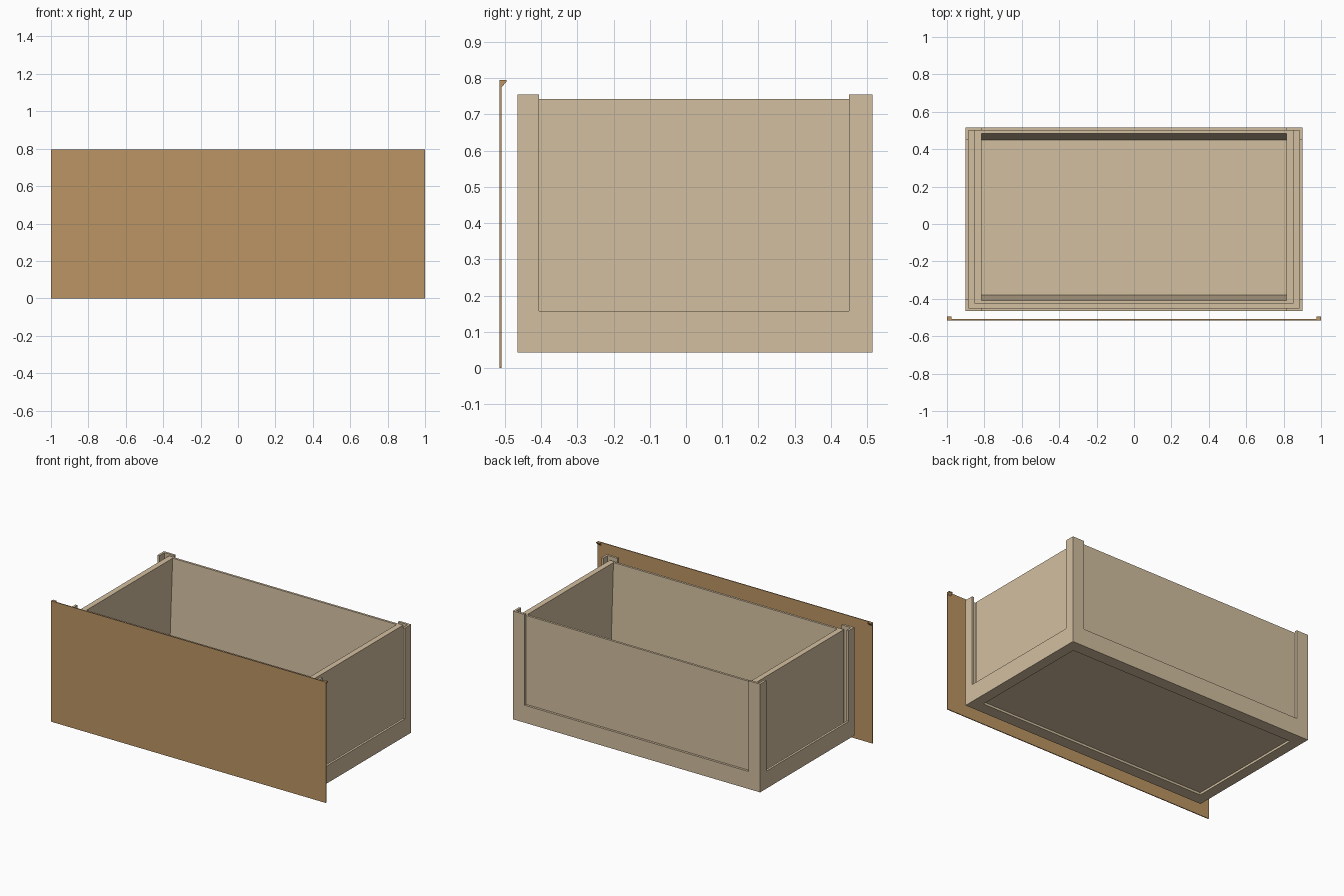
import bpy
import bmesh

cube = bpy.data.objects.get("Cube")
if cube:
    bpy.data.objects.remove(cube, do_unlink=True)


def material(name, color):
    m = bpy.data.materials.new(name)
    m.use_nodes = True
    m.diffuse_color = (*color, 1)
    m.node_tree.nodes["Principled BSDF"].inputs["Base Color"].default_value = (*color, 1)
    return m


TAN = material("pale wood", (0.65, 0.52, 0.35))
BROWN = material("brown wood", (0.50, 0.30, 0.125))


def prism(name, outline, axis, lo, hi, mat):
    """Extrude a 2D outline along x or z; x outlines are (y, z), z outlines are (x, y)."""
    bm = bmesh.new()

    def point(p, d):
        return (d, *p) if axis == "x" else (*p, d)

    face = bm.faces.new([bm.verts.new(point(p, lo)) for p in outline])
    geom = bmesh.ops.extrude_face_region(bm, geom=[face])["geom"]
    for v in geom:
        if isinstance(v, bmesh.types.BMVert):
            v.co["xyz".index(axis)] = hi
    bmesh.ops.recalc_face_normals(bm, faces=bm.faces)
    mesh = bpy.data.meshes.new(name)
    bm.to_mesh(mesh)
    bm.free()
    mesh.materials.append(mat)
    obj = bpy.data.objects.new(name, mesh)
    bpy.context.collection.objects.link(obj)
    return obj


def box(name, x, y, z, mat=TAN):
    return prism(name, [(x[0], y[0]), (x[1], y[0]), (x[1], y[1]), (x[0], y[1])],
                 "z", z[0], z[1], mat)


# Main dimensions
W, FRONT, BACK = 0.9, -0.465, 0.515
BASE, RAIL, WALL, POST = 0.043, 0.158, 0.743, 0.755
T = 0.015
INNER, OUTER = 0.815, 0.852

# Thin front panel with small returned tips on its upper corners
box("front_panel", (-1, 1), (-0.515, -0.509), (0, 0.795), BROWN)
for side, s in (("left", 1), ("right", -1)):
    prism(side + "_panel_tip",
          [(-0.509, 0.775), (-0.495, 0.79), (-0.495, 0.795), (-0.509, 0.795)],
          "x", s * 0.975, s, BROWN)

# Angle-section corner posts
for side, s in (("left", 1), ("right", -1)):
    for end, y, d, arm in (("front", FRONT, 1, 0.06), ("back", BACK, -1, 0.065)):
        outline = [(W, y), (W, y + d * arm), (W - T, y + d * arm),
                   (W - T, y + d * T), (INNER, y + d * T), (INNER, y)]
        prism(f"{end}_{side}_post", [(s * px, py) for px, py in outline],
              "z", RAIL, POST, TAN)

# Bottom rails standing around the base
for side, s in (("left", 1), ("right", -1)):
    box(side + "_rail", sorted((s * W, s * (W - T))), (FRONT, BACK), (BASE, RAIL))
box("front_rail", (T - W, W - T), (FRONT, FRONT + T), (BASE, RAIL))
box("back_rail", (T - W, W - T), (BACK - T, BACK), (BASE, RAIL))

# Bottom flange framing the recessed floor
for side, s in (("left", 1), ("right", -1)):
    box(side + "_flange", sorted((s * 0.83, s * (W - T))),
        (FRONT + T, BACK - T), (BASE, BASE + T))
box("front_flange", (-0.83, 0.83), (FRONT + T, -0.385), (BASE, BASE + T))
box("back_flange", (-0.83, 0.83), (0.435, BACK - T), (BASE, BASE + T))
box("floor", (-OUTER, OUTER), (-0.425, 0.5), (BASE + T, 0.075))

# Side walls, and end walls whose inner faces taper toward the top
for side, s in (("left", 1), ("right", -1)):
    box(side + "_wall", sorted((s * INNER, s * OUTER)), (-0.425, 0.5), (0.075, WALL))
for end, outside, top, bottom in (("front", -0.425, -0.41, -0.38),
                                  ("back", 0.5, 0.485, 0.45)):
    prism(end + "_wall",
          [(outside, 0.075), (bottom, 0.075), (top, WALL), (outside, WALL)],
          "x", -INNER, INNER, TAN)
